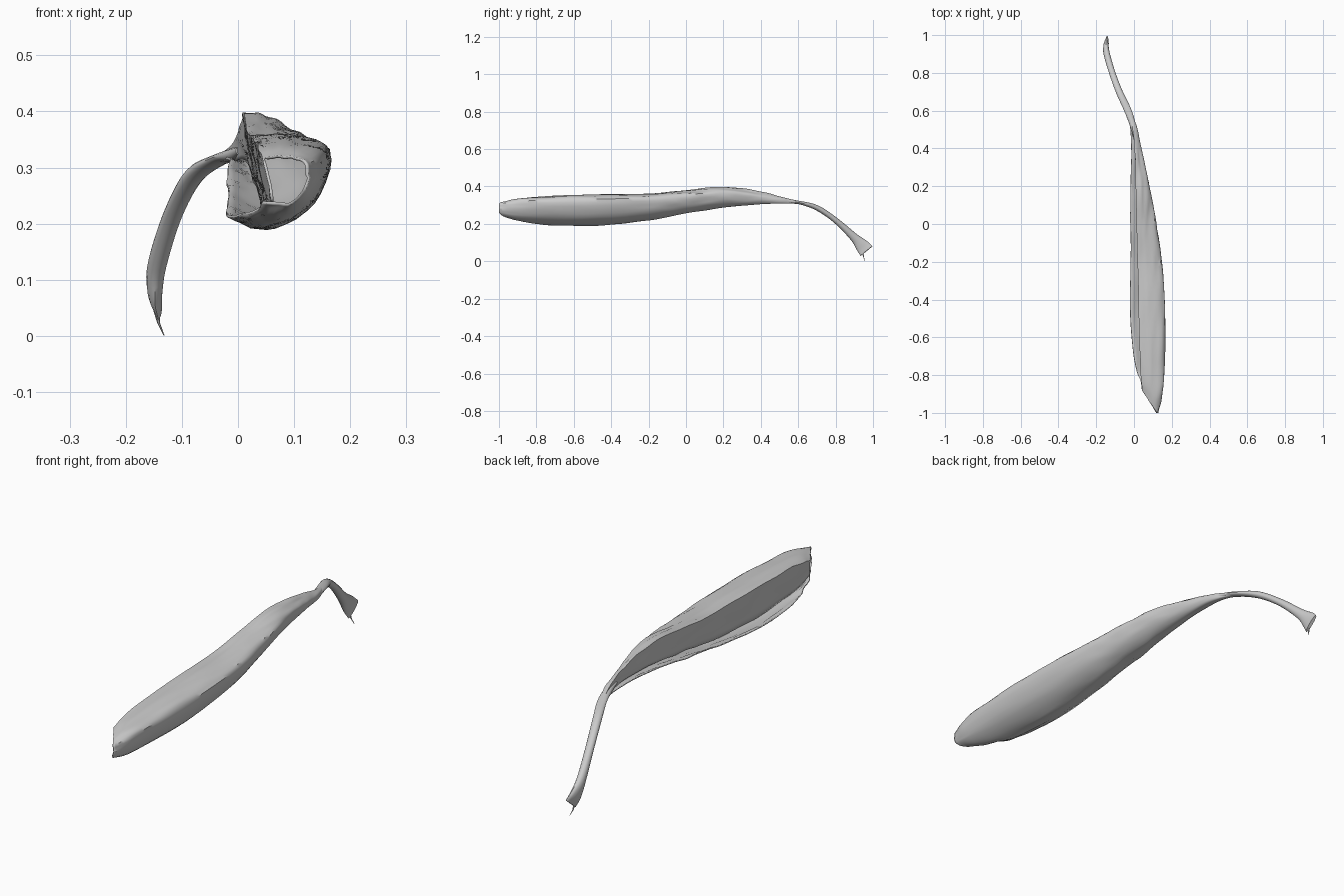
import bpy, math
from mathutils import Vector, noise

if "Cube" in bpy.data.objects:
    bpy.data.objects.remove(bpy.data.objects["Cube"])


def catmull(pts, n):
    """Resample a list of vectors with a Catmull-Rom spline, n steps per span."""
    p = [Vector(q) for q in pts]
    p = [2 * p[0] - p[1]] + p + [2 * p[-1] - p[-2]]
    out = []
    for i in range(1, len(p) - 2):
        a, b, c, d = p[i - 1:i + 3]
        for k in range(n):
            t = k / n
            out.append(0.5 * (2 * b + (c - a) * t + (2 * a - 5 * b + 4 * c - d) * t * t
                              + (3 * b - a - 3 * c + d) * t ** 3))
    return out + [p[-2]]


def loft(name, rings, closed=False):
    n = len(rings[0])
    verts = [v for r in rings for v in r]
    faces = []
    for i in range(len(rings) - 1):
        for j in range(n if closed else n - 1):
            k = (j + 1) % n
            faces.append((i * n + j, i * n + k, (i + 1) * n + k, (i + 1) * n + j))
    if closed:
        faces += [tuple(range(n))[::-1], tuple(range((len(rings) - 1) * n, len(rings) * n))]
    me = bpy.data.meshes.new(name)
    me.from_pydata(verts, [], faces)
    ob = bpy.data.objects.new(name, me)
    bpy.context.collection.objects.link(ob)
    bpy.context.view_layer.objects.active = ob
    bpy.ops.object.select_all(action='DESELECT')
    ob.select_set(True)
    bpy.ops.object.mode_set(mode='EDIT')
    bpy.ops.mesh.select_all(action='SELECT')
    bpy.ops.mesh.normals_make_consistent(inside=False)
    bpy.ops.object.mode_set(mode='OBJECT')
    bpy.ops.object.shade_smooth_by_angle(angle=math.radians(40))
    return ob


# Husk: y, then x,z of upper lip, right ridge, keel and lower lip
stations = [
    (-0.96, .047, .318, .122, .305, .09, .235, .045, .24),
    (-0.88, .042, .330, .146, .317, .08, .212, .035, .225),
    (-0.75, .035, .340, .158, .325, .06, .197, .008, .218),
    (-0.50, .028, .352, .162, .330, .05, .192, -.018, .215),
    (-0.20, .020, .357, .144, .335, .05, .222, -.018, .240),
    (0.00, .015, .378, .114, .350, .045, .260, -.018, .270),
    (0.20, .010, .396, .078, .370, .03, .291, -.018, .300),
    (0.40, .004, .371, .036, .347, .015, .307, -.015, .313),
    (0.52, -.010, .339, .009, .333, .004, .311, -.021, .316),
    (0.62, -.041, .316, -.034, .316, -.036, .309, -.043, .310),
]
curves = []
for k in range(4):
    curves.append(catmull([(s[1 + 2 * k], s[0], s[2 + 2 * k]) for s in stations], 10))
rings = []
for up, ridge, keel, lip in zip(*curves):
    d = keel - ridge
    side = (ridge + keel) / 2 + Vector((-d.z, 0, d.x)) * 0.2
    top = (up + ridge) / 2 + Vector((0, 0, 0.1 * (ridge.x - up.x)))
    # inner wall hangs from the upper lip down to the floor of the lower lip
    foot = up.lerp(keel, 0.9)
    foot.x = up.x + 0.18 * (ridge.x - up.x)
    wall = [foot.lerp(up, k / 6) for k in range(6)]
    ring = wall + catmull([up, top, ridge, side, keel, lip], 5)
    # slanted mouth at the front: ridge side reaches furthest forward
    w = max(0, (-0.75 - up.y) / 0.21)
    for v in ring:
        v.y += w * (0.08 - 0.12 * min(1, max(0, (v.x - 0.045) / 0.075)))
        # lengthwise wrinkles
        g = noise.noise(Vector((v.x * 60, v.y * 5, v.z * 60)))
        g *= 0.004 * min(1, max(0, (0.6 - v.y) * 3))
        v.x += g
        v.z += g
    rings.append(ring)
husk = loft("husk", rings)
sol = husk.modifiers.new("thickness", 'SOLIDIFY')
sol.thickness = 0.005
sol.offset = 0

# Curved stalk with a flared, flattened end: x, y, z / half width, half depth
path = [(.000, .46, .330), (-.006, .52, .323), (-.032, .60, .315), (-.078, .70, .286),
        (-.115, .80, .219), (-.143, .895, .132), (-.148, .94, .085), (-.142, .965, .055)]
size = [(.004, .006, 0), (.015, .012, 0), (.019, .009, 0), (.018, .014, 0),
        (.017, .015, 0), (.017, .022, 0), (.014, .036, 0), (.007, .041, 0)]
c, s = catmull(path, 6), catmull(size, 6)
rings = []
for i, p in enumerate(c):
    t = c[min(i + 1, len(c) - 1)] - c[max(i - 1, 0)]
    nrm = Vector((0, -t.z, t.y)).normalized()
    side = nrm.cross(t).normalized()
    rings.append([p + side * s[i].x * math.cos(a) + nrm * s[i].y * math.sin(a)
                  for a in [2 * math.pi * k / 16 for k in range(16)]])
loft("stalk", rings, True)

# Loose fibre hanging from the stalk end
fibre = [Vector(q) for q in [(-.146, .945, .045), (-.141, .95, .022), (-.132, .957, .001)]]
loft("fibre", [[p + Vector((r * math.cos(a), r * math.sin(a), 0))
                for a in [math.pi * k / 3 for k in range(6)]]
               for p, r in zip(fibre, (.005, .0025, .001))], True)
